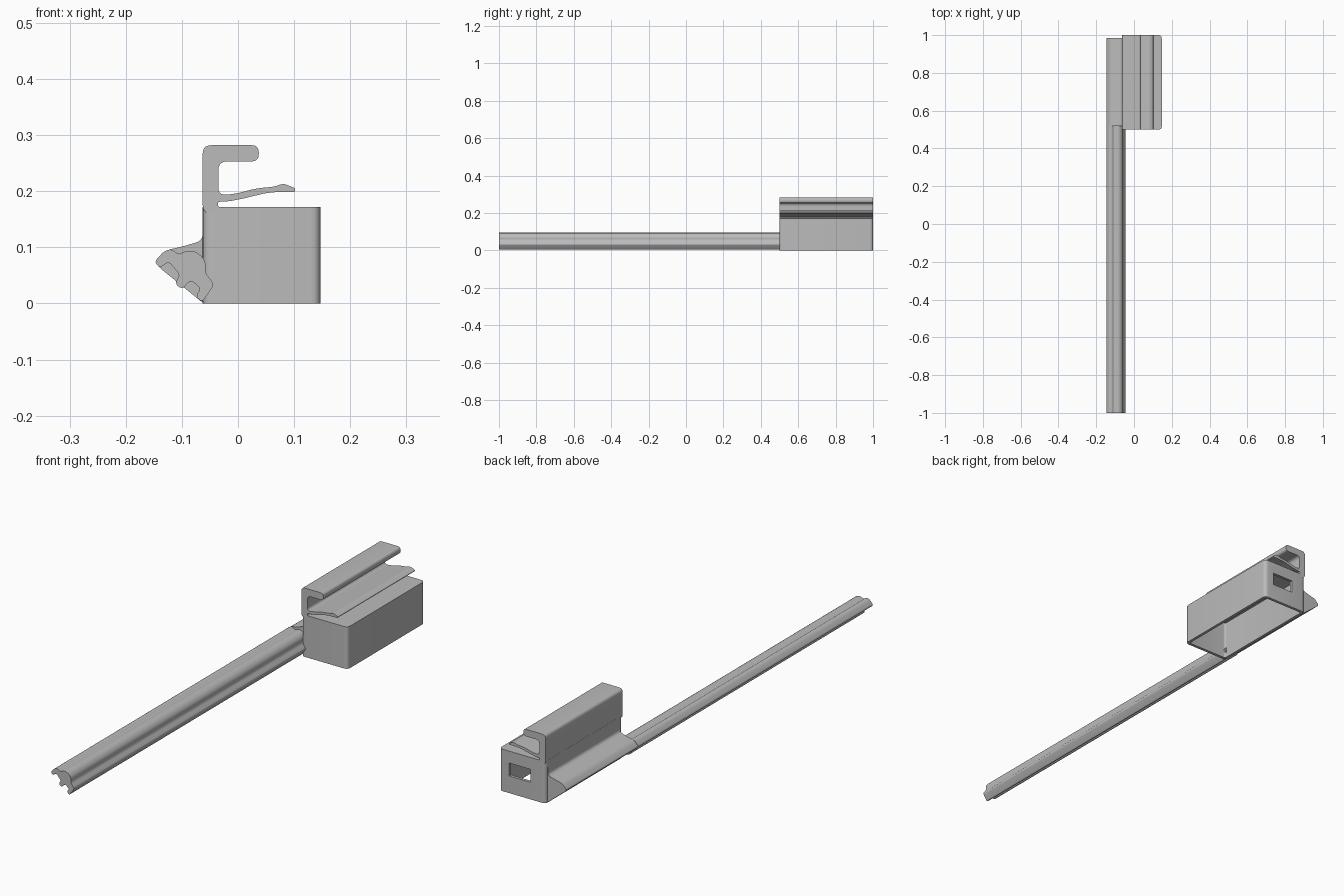
import bpy
import bmesh
from math import radians
from mathutils import Vector

default_cube = bpy.data.objects.get("Cube")
if default_cube:
    bpy.data.objects.remove(default_cube, do_unlink=True)

grey = bpy.data.materials.new("plain grey")
grey.use_nodes = True
shade = (0.5, 0.5, 0.5, 1)
grey.diffuse_color = shade
grey.node_tree.nodes["Principled BSDF"].inputs["Base Color"].default_value = shade


def rounded(points, radius, steps=5):
    """Round every corner of a closed outline, as far as its sides allow."""
    corners = [Vector(p) / 1000 for p in points]
    outline = []
    for i, corner in enumerate(corners):
        before = corners[i - 1] - corner
        after = corners[(i + 1) % len(corners)] - corner
        reach = min(radius, before.length * 0.45, after.length * 0.45)
        start = corner + before.normalized() * reach
        end = corner + after.normalized() * reach
        for s in range(steps + 1):
            t = s / steps
            outline.append(start * (1 - t) ** 2 + corner * (2 * t * (1 - t)) + end * t ** 2)
    return outline


def extrude(name, outline, low, high, axis="y"):
    """Make a solid by extruding an outline between two heights along an axis."""
    bm = bmesh.new()

    def place(p, depth):
        return (p.x, depth, p.y) if axis == "y" else (p.x, p.y, depth)

    near = [bm.verts.new(place(p, low)) for p in outline]
    far = [bm.verts.new(place(p, high)) for p in outline]
    bm.faces.new(near)
    bm.faces.new(far)
    count = len(outline)
    for i in range(count):
        j = (i + 1) % count
        bm.faces.new((near[i], near[j], far[j], far[i]))
    bmesh.ops.recalc_face_normals(bm, faces=bm.faces)
    mesh = bpy.data.meshes.new(name)
    bm.to_mesh(mesh)
    bm.free()
    mesh.materials.append(grey)
    obj = bpy.data.objects.new(name, mesh)
    bpy.context.collection.objects.link(obj)
    return obj


def rectangle(left, bottom, right, top):
    return [(left, bottom), (right, bottom), (right, top), (left, top)]


def cut(target, cutter):
    """Subtract the cutter for good, then drop it."""
    cutter.hide_render = True
    modifier = target.modifiers.new("cut", "BOOLEAN")
    modifier.operation = "DIFFERENCE"
    modifier.solver = "EXACT"
    modifier.object = cutter
    bpy.context.view_layer.objects.active = target
    bpy.ops.object.modifier_apply(modifier=modifier.name)
    bpy.data.objects.remove(cutter, do_unlink=True)


# Housing: hollow box, open below, with a window in the back wall
housing = extrude("housing", rounded(rectangle(-63, 500, 147, 1000), 0.018), 0, 0.172, "z")
cut(housing, extrude("cavity", rounded(rectangle(-51, 512, 135, 988), 0.008), -0.05, 0.16, "z"))
cut(housing, extrude("window", rounded(rectangle(5, 70, 102, 123), 0.001), 0.95, 1.05))

# Clip: upright wall with a hooked top and a springy tongue
clip_profile = [
    (-63, 160), (-63, 282), (37, 282), (37, 253), (-35, 253), (-35, 193),
    (-5, 195), (32, 205), (65, 208), (81, 214), (102, 205), (102, 199),
    (55, 198), (10, 187), (-15, 182), (-36, 181), (-36, 172), (-20, 171), (-20, 160),
]
clip = extrude("clip", rounded(clip_profile, 0.016), 0.5, 1)

# Rail socket: wedge that blends into the upright wall
socket_profile = [
    (-55, 150), (-63, 145), (-63, 112), (-100, 101), (-128, 95),
    (-148, 73), (-139, 63), (-64, 2), (-55, 2),
]
socket = extrude("rail_socket", rounded(socket_profile, 0.012), 0.52, 0.985)

# Rail: tilted channel with a domed spine, end lips and a middle rib
rail_profile = [
    (-149, 74), (-132, 93), (-119, 97), (-105, 87), (-95, 93), (-80, 94),
    (-66, 86), (-57, 72), (-59, 55), (-42, 34), (-64, 2), (-76, 13),
    (-66, 26), (-84, 42), (-100, 25), (-113, 36), (-103, 50), (-124, 75), (-139, 63),
]
rail = extrude("rail", rounded(rail_profile, 0.008, 4), -1, 0.52)

# Soft rounded edges, crisp corners
bpy.ops.object.select_all(action="DESELECT")
for part in (housing, clip, socket, rail):
    part.select_set(True)
bpy.context.view_layer.objects.active = housing
bpy.ops.object.shade_smooth_by_angle(angle=radians(30))
